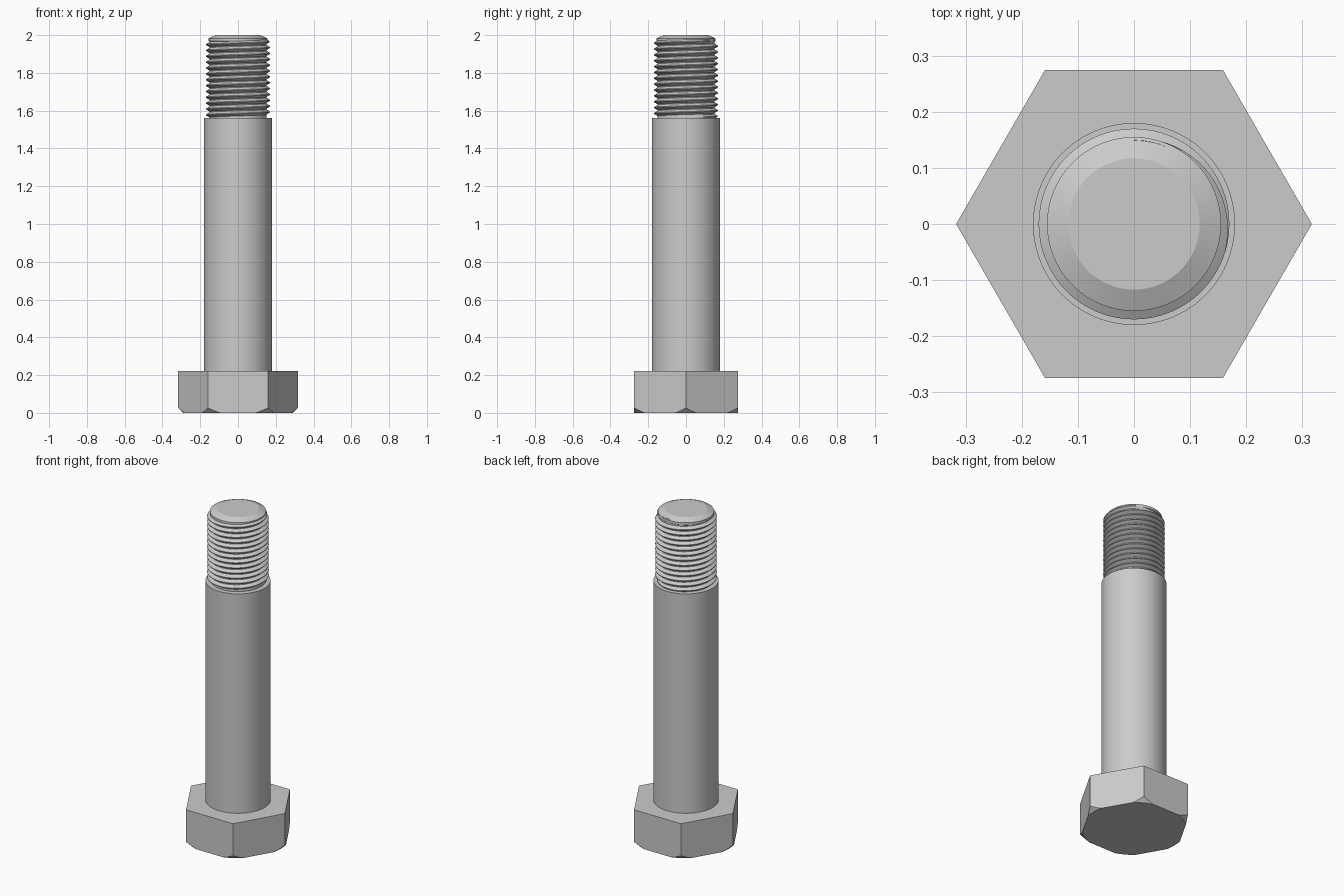
import bpy, bmesh, math

if "Cube" in bpy.data.objects:
    bpy.data.objects.remove(bpy.data.objects["Cube"], do_unlink=True)

steel = bpy.data.materials.new("grey_steel")
steel.use_nodes = True
colour = (0.6, 0.6, 0.6, 1)
steel.diffuse_color = colour
steel.node_tree.nodes["Principled BSDF"].inputs["Base Color"].default_value = colour


def add_object(name, bm, smooth_angle=None):
    bmesh.ops.recalc_face_normals(bm, faces=bm.faces)
    mesh = bpy.data.meshes.new(name)
    bm.to_mesh(mesh)
    bm.free()
    mesh.materials.append(steel)
    obj = bpy.data.objects.new(name, mesh)
    bpy.context.collection.objects.link(obj)
    bpy.ops.object.select_all(action="DESELECT")
    obj.select_set(True)
    bpy.context.view_layer.objects.active = obj
    if smooth_angle:
        bpy.ops.object.shade_smooth_by_angle(angle=math.radians(smooth_angle))
    return obj


def turned(name, profile, sides, smooth_angle=None):
    """Solid of revolution from (radius, height) pairs, capped at both ends."""
    bm = bmesh.new()
    rings = [[bm.verts.new((r * math.cos(math.tau * i / sides),
                            r * math.sin(math.tau * i / sides), z))
              for i in range(sides)] for r, z in profile]
    for low, high in zip(rings, rings[1:]):
        for i in range(sides):
            j = (i + 1) % sides
            bm.faces.new((low[i], low[j], high[j], high[i]))
    bm.faces.new(rings[0])
    bm.faces.new(rings[-1])
    return add_object(name, bm, smooth_angle)


HEAD_TOP, SHANK_TOP = 0.222, 1.56
ROOT, CREST, PITCH = 0.151, 0.17, 0.031

# Hexagonal head, its lower corners trimmed by a cone
head = turned("hex_head", [(0.317, 0), (0.317, HEAD_TOP)], 6)
cutter = turned("head_chamfer_cutter", [(0.28, -0.01), (0.59, 0.3)], 96)
cutter.hide_render = True
trim = head.modifiers.new("corner_chamfer", "BOOLEAN")
trim.operation, trim.solver, trim.object = "INTERSECT", "EXACT", cutter
bpy.context.view_layer.objects.active = head
bpy.ops.object.modifier_apply(modifier=trim.name)
bpy.data.objects.remove(cutter, do_unlink=True)
bpy.ops.object.select_all(action="DESELECT")
head.select_set(True)
bpy.ops.object.shade_smooth_by_angle(angle=math.radians(20))

# Plain shank, then the threaded core with its chamfered tip
turned("shank", [(0.18, HEAD_TOP), (0.18, SHANK_TOP)], 96, 30)
turned("thread_core", [(ROOT, SHANK_TOP), (ROOT, 1.965), (0.155, 1.968),
                       (0.155, 1.983), (0.117, 2.0)], 96, 15)

# Right-handed ridge winding down from the back of the tip
STEPS, TURNS = 64, 13.25
bm = bmesh.new()
previous = None
total = int(STEPS * TURNS)
for i in range(total + 1):
    angle = math.pi / 2 - math.tau * i / STEPS
    z = 1.973 - PITCH * i / STEPS
    fade = min(1, i / (STEPS * 0.3), (total - i) / (STEPS * 0.3))
    crest = ROOT + 0.001 + (CREST - ROOT - 0.001) * fade
    section = [bm.verts.new((r * math.cos(angle), r * math.sin(angle), z + dz))
               for r, dz in ((ROOT - 0.002, -PITCH * 0.48), (crest, -0.002),
                             (crest, 0.002), (ROOT - 0.002, PITCH * 0.48))]
    if previous:
        for k in range(4):
            n = (k + 1) % 4
            bm.faces.new((previous[k], previous[n], section[n], section[k]))
    else:
        bm.faces.new(section)
    previous = section
bm.faces.new(previous)
add_object("screw_thread", bm, 30)
